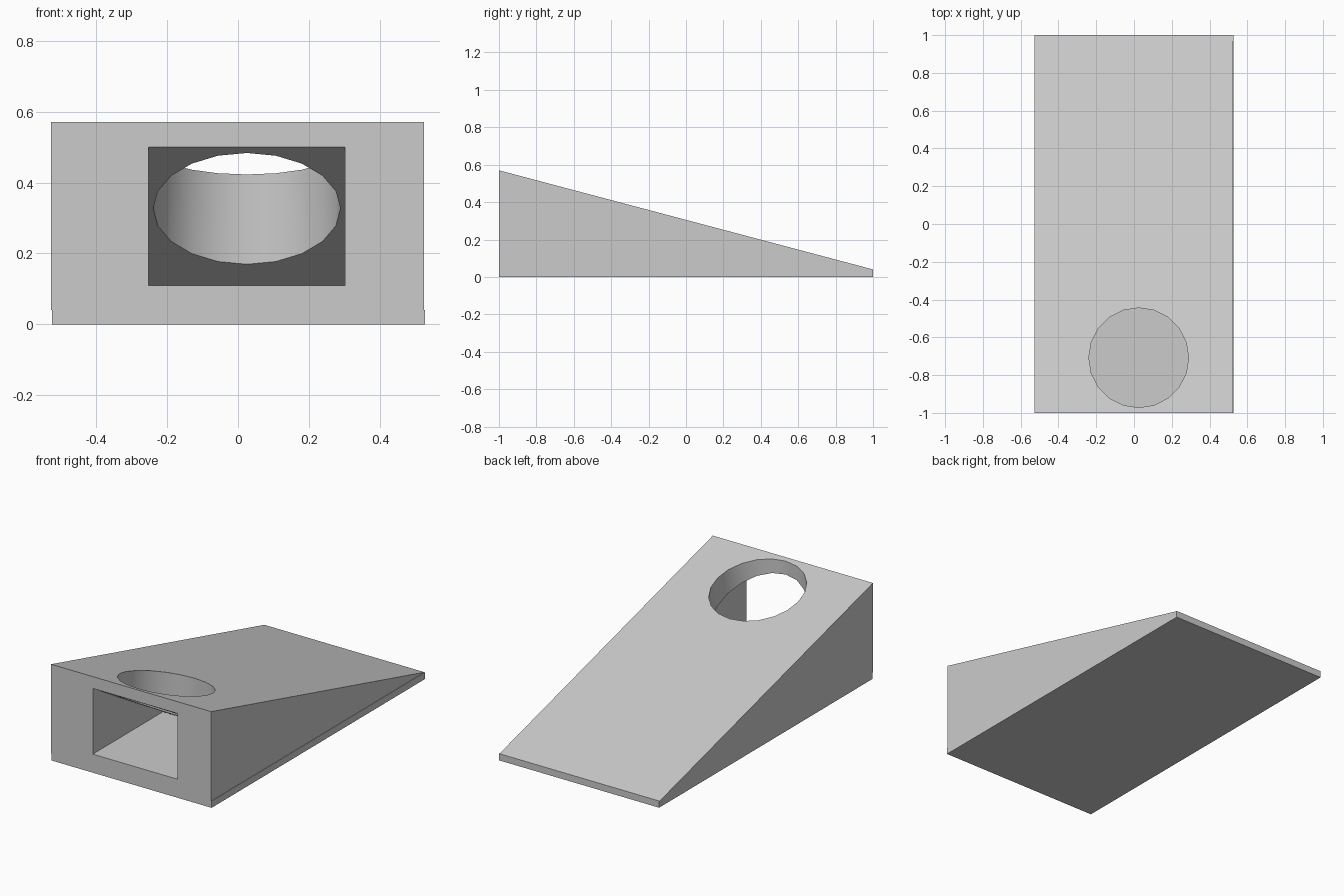
import bpy
import bmesh
from mathutils import Matrix
from math import radians

if "Cube" in bpy.data.objects:
    bpy.data.objects.remove(bpy.data.objects["Cube"], do_unlink=True)

grey = bpy.data.materials.new("light grey")
grey.use_nodes = True
grey.diffuse_color = (0.6, 0.6, 0.6, 1)
grey.node_tree.nodes["Principled BSDF"].inputs["Base Color"].default_value = grey.diffuse_color


def add_object(name, bm):
    bmesh.ops.recalc_face_normals(bm, faces=bm.faces)
    mesh = bpy.data.meshes.new(name)
    bm.to_mesh(mesh)
    bm.free()
    mesh.materials.append(grey)
    obj = bpy.data.objects.new(name, mesh)
    bpy.context.collection.objects.link(obj)
    return obj


def side_prism(name, profile, left, right):
    """Extrude a (y, z) side profile across x."""
    bm = bmesh.new()
    face = bm.faces.new([bm.verts.new((left, y, z)) for y, z in profile])
    moved = bmesh.ops.extrude_face_region(bm, geom=[face])["geom"]
    verts = [v for v in moved if isinstance(v, bmesh.types.BMVert)]
    bmesh.ops.translate(bm, verts=verts, vec=(right - left, 0, 0))
    if not face.is_valid or len(bm.faces) < len(profile) + 2:
        bm.faces.new([v for v in bm.verts if v not in verts])
    return add_object(name, bm)


# Thin base and the sloping body on it, set very slightly off to one side
base = 0.04
side_prism("base_slab", [(-1, 0), (1, 0), (1, base), (-1, base)], -0.524, 0.527)
ramp = side_prism("ramp_body", [(-1, base), (1, base), (-1, 0.57)], -0.527, 0.524)

# Front pocket: flat floor, ceiling falling to meet it
slope = 0.594
pocket = side_prism("pocket_cutter",
                    [(-1.1, 0.11), (-0.344, 0.11), (-1.1, 0.5 + slope * 0.1)],
                    -0.253, 0.302)

# Round hole from the slope down into the pocket
bm = bmesh.new()
bmesh.ops.create_cone(bm, cap_ends=True, segments=20, radius1=0.264, radius2=0.264,
                      depth=0.6, matrix=Matrix.Translation((0.025, -0.708, 0.44)))
hole = add_object("hole_cutter", bm)

bpy.ops.object.select_all(action="DESELECT")
ramp.select_set(True)
bpy.context.view_layer.objects.active = ramp
for cutter in (pocket, hole):
    cutter.hide_render = True
    cut = ramp.modifiers.new(cutter.name, "BOOLEAN")
    cut.operation = "DIFFERENCE"
    cut.solver = "EXACT"
    cut.object = cutter
    bpy.ops.object.modifier_apply(modifier=cut.name)
    bpy.data.objects.remove(cutter, do_unlink=True)

# Smooth hole wall, crisp edges elsewhere
bpy.ops.object.shade_smooth_by_angle(angle=radians(30))
